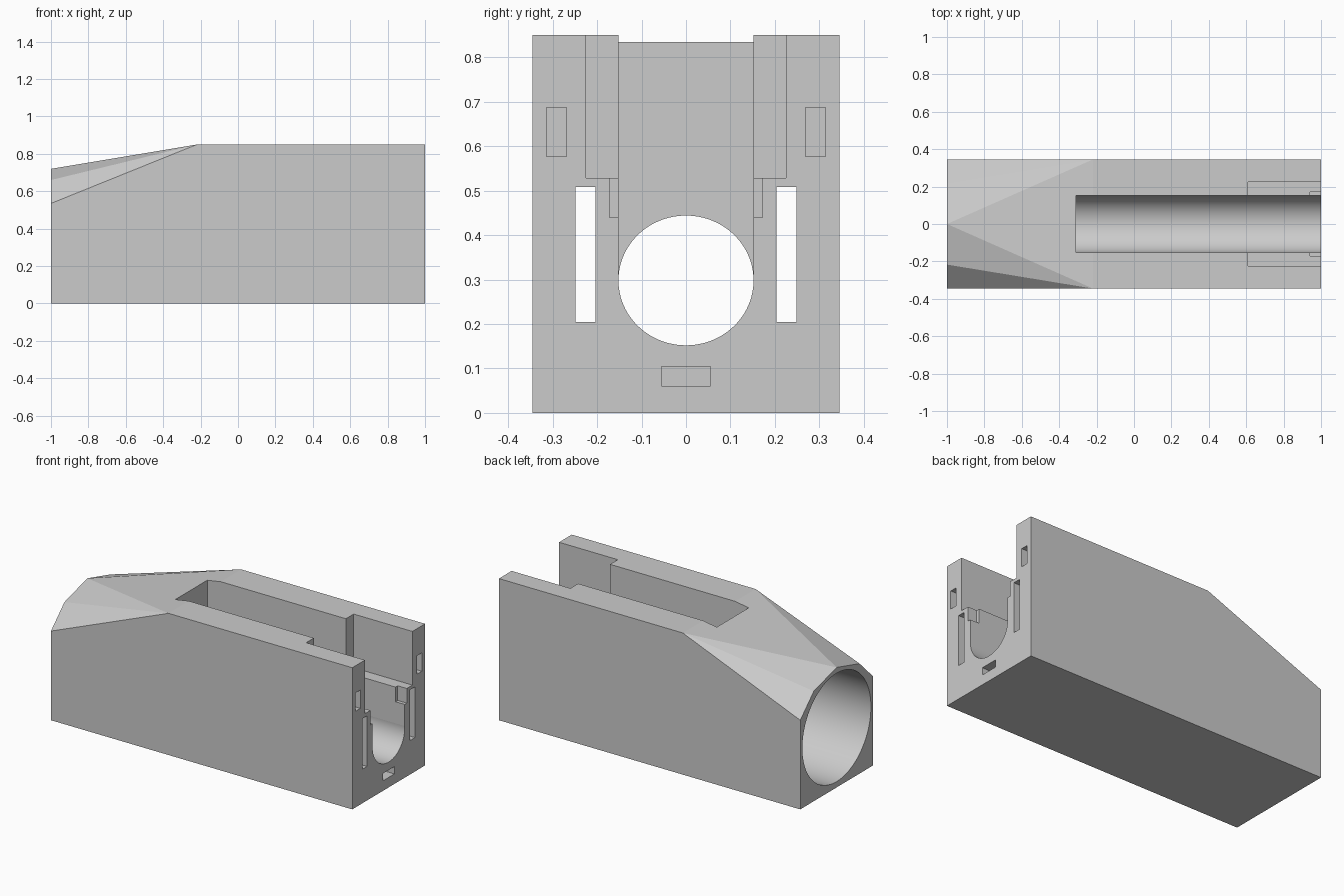
import bpy, bmesh, math
from mathutils import Matrix

cube = bpy.data.objects.get("Cube")
if cube:
    bpy.data.objects.remove(cube, do_unlink=True)

# One plain grey for the whole part
grey = bpy.data.materials.new("plain_grey")
grey.use_nodes = True
grey.diffuse_color = (0.6, 0.6, 0.6, 1)
grey.node_tree.nodes["Principled BSDF"].inputs["Base Color"].default_value = (0.6, 0.6, 0.6, 1)

HALF_W, TOP, FRONT, BACK, SLOPE_X = 0.345, 0.85, 1.0, -1.0, -0.22


def make_object(name, bm):
    bmesh.ops.recalc_face_normals(bm, faces=bm.faces)
    mesh = bpy.data.meshes.new(name)
    bm.to_mesh(mesh)
    bm.free()
    mesh.materials.append(grey)
    obj = bpy.data.objects.new(name, mesh)
    bpy.context.collection.objects.link(obj)
    return obj


def box(name, x, y, z):
    bm = bmesh.new()
    bmesh.ops.create_cube(bm, size=1)
    for v in bm.verts:
        for axis, (low, high) in enumerate((x, y, z)):
            v.co[axis] = high if v.co[axis] > 0 else low
    return make_object(name, bm)


def bore(name, x, z, ry, rz):
    bm = bmesh.new()
    bmesh.ops.create_cone(bm, cap_ends=True, segments=96, radius1=1, radius2=1, depth=1)
    bmesh.ops.rotate(bm, verts=bm.verts, matrix=Matrix.Rotation(math.pi / 2, 3, 'Y'))
    for v in bm.verts:
        v.co = (x[1] if v.co.x > 0 else x[0], v.co.y * ry, z + v.co.z * rz)
    return make_object(name, bm)


# Housing: a block whose rear end tapers to an arched outline
bm = bmesh.new()
bm.verts.new((BACK, 0, 0.72))
for side in (-1, 1):
    for x, y, z in ((FRONT, HALF_W, 0), (FRONT, HALF_W, TOP), (SLOPE_X, HALF_W, TOP),
                    (BACK, HALF_W, 0), (BACK, HALF_W, 0.535), (BACK, 0.217, 0.66)):
        bm.verts.new((x, side * y, z))
bmesh.ops.convex_hull(bm, input=bm.verts)
bmesh.ops.dissolve_limit(bm, angle_limit=0.01, verts=bm.verts, edges=bm.edges)
housing = make_object("housing", bm)

# Bores and the open channel above the small one
cutters = [
    bore("large_bore", (-1.1, -0.4), 0.36, 0.325, 0.325),
    bore("small_bore", (-0.5, 1.1), 0.298, 0.152, 0.146),
    box("top_channel", (-0.31, 1.1), (-0.1515, 0.1515), (0.31, 1)),
    box("wide_channel", (0.61, 1.1), (-0.225, 0.225), (0.528, 1)),
    box("step_notch", (0.94, 1.1), (-0.172, 0.172), (0.44, 0.6)),
    box("lower_pocket", (0.94, 1.1), (-0.055, 0.055), (0.06, 0.104)),
]
# Mirrored through slots and shallow pockets
for side, label in ((-1, "right"), (1, "left")):
    cutters.append(box(label + "_slot", (-0.5, 1.1),
                       sorted((side * 0.204, side * 0.249)), (0.204, 0.508)))
    cutters.append(box(label + "_pocket", (0.94, 1.1),
                       sorted((side * 0.269, side * 0.314)), (0.577, 0.687)))

bpy.ops.object.select_all(action='DESELECT')
bpy.context.view_layer.objects.active = housing
housing.select_set(True)
for cutter in cutters:
    cutter.hide_render = True
    mod = housing.modifiers.new(cutter.name, 'BOOLEAN')
    mod.operation = 'DIFFERENCE'
    mod.solver = 'EXACT'
    mod.object = cutter
    bpy.ops.object.modifier_apply(modifier=mod.name)
    bpy.data.objects.remove(cutter, do_unlink=True)

# Round bores smooth, flat faces crisp
bpy.ops.object.shade_smooth_by_angle(angle=math.radians(8))
